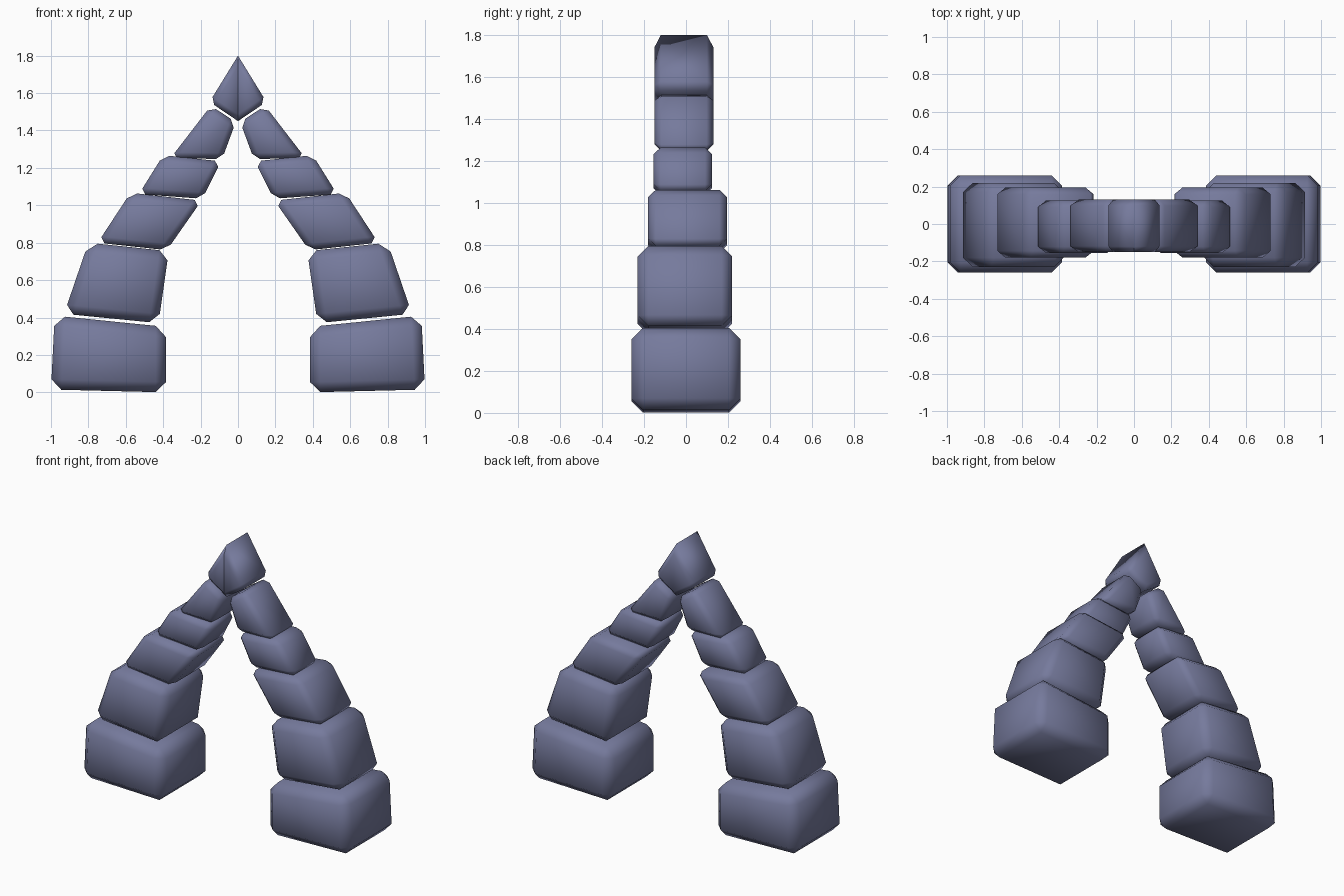
import bpy
import bmesh

cube = bpy.data.objects.get("Cube")
if cube:
    bpy.data.objects.remove(cube, do_unlink=True)

# One slate blue material for every stone
stone_mat = bpy.data.materials.new("slate_blue_stone")
stone_mat.use_nodes = True
colour = (0.18, 0.195, 0.335, 1.0)
stone_mat.diffuse_color = colour
bsdf = stone_mat.node_tree.nodes["Principled BSDF"]
bsdf.inputs["Base Color"].default_value = colour
bsdf.inputs["Roughness"].default_value = 0.8


def add_stone(bm, profile, front, back, bevel, side):
    """Extrude an x-z profile along y and chamfer all edges off the centre plane."""
    part = bmesh.new()
    rings = [[part.verts.new((side * x, y, z)) for x, z in profile] for y in (front, back)]
    part.faces.new(rings[0])
    part.faces.new(rings[1][::-1])
    count = len(profile)
    for i in range(count):
        j = (i + 1) % count
        part.faces.new((rings[0][i], rings[1][i], rings[1][j], rings[0][j]))
    bmesh.ops.recalc_face_normals(part, faces=part.faces[:])
    edges = [e for e in part.edges if any(abs(v.co.x) > 1e-5 for v in e.verts)]
    bmesh.ops.bevel(part, geom=edges, offset=bevel, segments=1, profile=0.5, affect='EDGES')
    bmesh.ops.recalc_face_normals(part, faces=part.faces[:])
    temp = bpy.data.meshes.new("temp")
    part.to_mesh(temp)
    part.free()
    bm.from_mesh(temp)
    bpy.data.meshes.remove(temp)


def finish(bm, name):
    for face in bm.faces:
        face.smooth = True
    mesh = bpy.data.meshes.new(name)
    bm.to_mesh(mesh)
    bm.free()
    mesh.materials.append(stone_mat)
    obj = bpy.data.objects.new(name, mesh)
    bpy.context.collection.objects.link(obj)


# Stones of one leg: outer bottom, inner bottom, inner top, outer top
stones = [
    ("base_stone", [(1.0, 0.015), (0.385, 0.0), (0.385, 0.35), (0.98, 0.41)], -0.26, 0.26, 0.055),
    ("lower_stone", [(0.93, 0.42), (0.425, 0.37), (0.37, 0.755), (0.80, 0.80)], -0.23, 0.22, 0.05),
    ("middle_stone", [(0.75, 0.80), (0.38, 0.76), (0.195, 1.025), (0.575, 1.067)], -0.18, 0.195, 0.036),
    ("upper_stone", [(0.53, 1.06), (0.19, 1.035), (0.09, 1.235), (0.40, 1.268)], -0.155, 0.125, 0.034),
    ("shoulder_stone", [(0.36, 1.253), (0.085, 1.247), (0.012, 1.445), (0.145, 1.532)], -0.15, 0.13, 0.032),
]
for prefix, side in (("left", 1), ("right", -1)):
    for name, profile, front, back, bevel in stones:
        bm = bmesh.new()
        add_stone(bm, profile, front, back, bevel, side)
        finish(bm, prefix + "_" + name)

# Keystone: two halves meeting in a crease in front, welded behind
bm = bmesh.new()
for side in (1, -1):
    add_stone(bm, [(0, 1.8), (0.152, 1.553), (0, 1.45)], -0.15, 0.13, 0.03, side)
seam = [v for v in bm.verts if abs(v.co.x) < 1e-5 and v.co.y > 0]
bmesh.ops.remove_doubles(bm, verts=seam, dist=0.0005)
finish(bm, "keystone")
